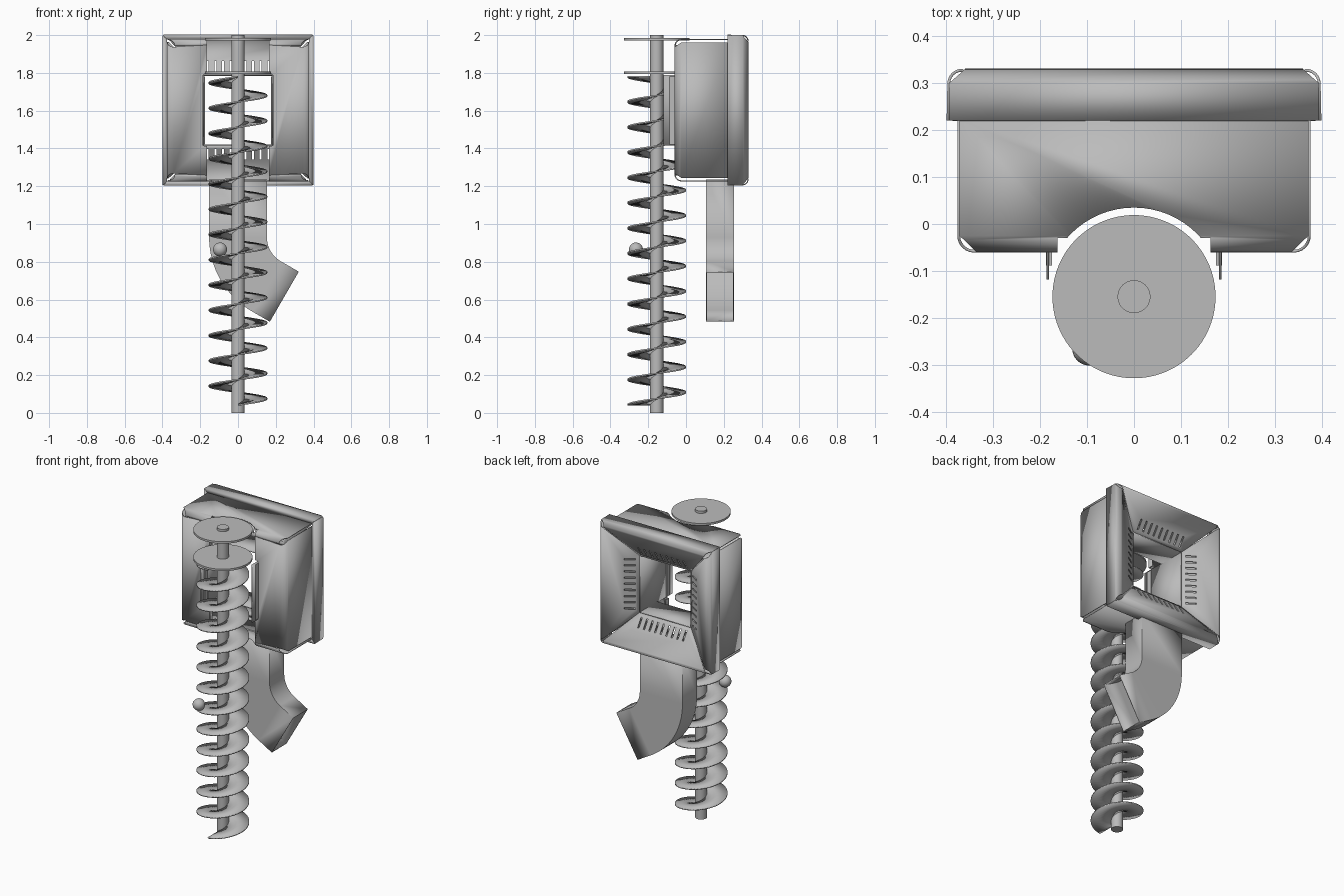
import bpy, bmesh, math
from math import sin, cos, pi, radians
from mathutils import Matrix, Vector

if "Cube" in bpy.data.objects:
    bpy.data.objects.remove(bpy.data.objects["Cube"])

grey = bpy.data.materials.new("plain grey")
grey.use_nodes = True
grey.diffuse_color = (0.5, 0.5, 0.5, 1)
grey.node_tree.nodes["Principled BSDF"].inputs["Base Color"].default_value = (0.5, 0.5, 0.5, 1)

MID = 1.6025        # height of the housing centre
AXIS = -0.155       # y of the screw axis
SHEET = 0.006       # sheet thickness


def make(name, bm, smooth=True):
    bmesh.ops.recalc_face_normals(bm, faces=bm.faces[:])
    me = bpy.data.meshes.new(name)
    bm.to_mesh(me)
    bm.free()
    me.materials.append(grey)
    ob = bpy.data.objects.new(name, me)
    bpy.context.collection.objects.link(ob)
    if smooth:
        bpy.ops.object.select_all(action="DESELECT")
        ob.select_set(True)
        bpy.context.view_layer.objects.active = ob
        bpy.ops.object.shade_smooth_by_angle(angle=radians(32))
    return ob


def bake(ob):
    dg = bpy.context.evaluated_depsgraph_get()
    me = bpy.data.meshes.new_from_object(ob.evaluated_get(dg))
    ob.modifiers.clear()
    ob.data = me


def thicken(ob, t=SHEET):
    mod = ob.modifiers.new("thickness", "SOLIDIFY")
    mod.thickness, mod.offset = t, 0
    mod.use_even_offset = True
    bake(ob)


def cut(ob, cutter):
    mod = ob.modifiers.new("cut", "BOOLEAN")
    mod.operation, mod.object, mod.solver = "DIFFERENCE", cutter, "EXACT"
    bake(ob)


def add_box(bm, lo, hi):
    lo, hi = Vector(lo), Vector(hi)
    m = Matrix.Translation((lo + hi) / 2) @ Matrix.Diagonal((*(hi - lo), 1))
    bmesh.ops.create_cube(bm, size=1, matrix=m)


def box(name, lo, hi):
    bm = bmesh.new()
    add_box(bm, lo, hi)
    return make(name, bm, False)


def cylinder(name, r, z0, z1, y=AXIS, seg=64):
    bm = bmesh.new()
    bmesh.ops.create_cone(bm, cap_ends=True, segments=seg, radius1=r, radius2=r, depth=z1 - z0,
                          matrix=Matrix.Translation((0, y, (z0 + z1) / 2)))
    return make(name, bm)


def place(turn):
    return Matrix.Translation((0, 0, MID)) @ Matrix.Rotation(turn * pi / 2, 4, "Y")


def strip(name, profile, turn):
    """Folded sheet: profile rows are (distance from centre, y, half width)."""
    bm = bmesh.new()
    m = place(turn)
    rows = [[bm.verts.new(m @ Vector((s * w, y, d))) for s in (-1, 1)] for d, y, w in profile]
    for a, b in zip(rows, rows[1:]):
        bm.faces.new((a[0], a[1], b[1], b[0]))
    ob = make(name, bm)
    thicken(ob)
    return ob


def bend(d, y, r, sign, w0, w1, n=6):
    """Rounded fold; narrows from w0 to w1 so the corners stay open."""
    return [(d - r + r * cos(a), y + sign * r * sin(a), w0 + (w1 - w0) * sin(a))
            for a in (i * pi / 2 / n for i in range(n + 1))]


# Cutters for the screw groove, the window and the vents
groove = cylinder("groove_cutter", 0.19, 1, 2.2)
front_gap = box("front_gap_cutter", (-0.163, -0.3, 1), (0.163, -0.03, 2.2))
window = box("window_cutter", (-0.18, -0.2, 1.412), (0.18, 0.05, 1.793))
bm = bmesh.new()
for turn in range(4):
    part = bmesh.new()
    for i in range(-4, 5):
        add_box(part, (i * 0.04 - 0.005, 0.1, 0.205), (i * 0.04 + 0.005, 0.4, 0.26))
    part.transform(place(turn))
    tmp = bpy.data.meshes.new("tmp")
    part.to_mesh(tmp)
    part.free()
    bm.from_mesh(tmp)
    bpy.data.meshes.remove(tmp)
vents = make("vent_cutter", bm, False)
cutters = (groove, front_gap, window, vents)
for c in cutters:
    c.hide_render = True

# Housing: four sides of rim, funnel, hull and window tunnel
sides = ("top", "right", "bottom", "left")
sides = ("top", "left", "bottom", "right")
for turn, side in enumerate(sides):
    upright = turn % 2 == 1
    rim = [(0.377, 0.223, 0.377), (0.395, 0.223, 0.395)]
    rim += bend(0.395, 0.3, 0.028, 1, 0.395, 0.36)
    rim.append((0.187, 0.21, 0.187))
    cut(strip(side + "_rim_and_funnel", rim, turn), vents)

    wide = 0.358 if upright else 0.372
    hull = [(0.374, 0.225, wide)] + bend(0.374, -0.025, 0.033, -1, wide, 0.335)
    if upright:
        hull += [(0.166, -0.058, 0.345), (0.166, -0.03, 0.345)]
        cut(strip(side + "_hull_panel", hull, turn), window)
    else:
        panel = strip(side + "_hull_panel", hull, turn)
        cut(panel, front_gap)
        cut(panel, groove)

    front = -0.118 if upright else 0.035
    strip(side + "_tunnel_wall", [(0.184, 0.21, 0.187), (0.184, front, 0.187)], turn)

# Small flanges beside the window
for s, side in ((-1, "right"), (1, "left")):
    xs = sorted((s * 0.175, s * 0.188))
    box(side + "_window_flange", (xs[0], -0.088, 1.42), (xs[1], -0.055, 1.78))
for c in cutters:
    bpy.data.objects.remove(c)

# Screw conveyor: shaft, spiral blade and end discs
cylinder("screw_shaft", 0.035, 0, 2, seg=48)
cylinder("upper_disc", 0.174, 1.972, 1.985, seg=96)
cylinder("lower_disc", 0.174, 1.794, 1.807, seg=96)

bm = bmesh.new()
turns, steps = 13, 48
prev = None
for i in range(turns * steps + 1):
    a = -pi / 2 + 2 * pi * i / steps
    z = 0.042 + 0.1337 * i / steps
    row = [bm.verts.new((r * cos(a), AXIS + r * sin(a), z)) for r in (0.03, 0.155)]
    if prev:
        bm.faces.new((prev[0], prev[1], row[1], row[0]))
    prev = row
blade = make("screw_blade", bm)
thicken(blade, 0.008)

# Ball riding on the blade
bm = bmesh.new()
bmesh.ops.create_uvsphere(bm, u_segments=32, v_segments=16, radius=0.037,
                          matrix=Matrix.Translation((-0.095, -0.265, 0.865)))
make("ball", bm)

# Outlet chute: open rectangular duct with a bend towards the left
path = [(-0.15, 0.15, 1.235)]
pivot_x, pivot_z, inner, outer = 0.3, 0.93, 0.15, 0.45
sections = [((-0.15, 1.235), (0.15, 1.235))]
for i in range(17):
    a = radians(60 * i / 16)
    sections.append(tuple((pivot_x - r * cos(a), pivot_z - r * sin(a)) for r in (outer, inner)))
dx, dz = 0.11 * cos(pi / 6), -0.11 * sin(pi / 6)
sections.append(tuple((x + dx, z + dz) for x, z in sections[-1]))
bm = bmesh.new()
prev = None
for (xo, zo), (xi, zi) in sections:
    ring = [bm.verts.new(p) for p in ((xo, 0.108, zo), (xi, 0.108, zi), (xi, 0.252, zi), (xo, 0.252, zo))]
    if prev:
        for k in range(4):
            n = (k + 1) % 4
            bm.faces.new((prev[k], prev[n], ring[n], ring[k]))
    prev = ring
thicken(make("outlet_chute", bm))
